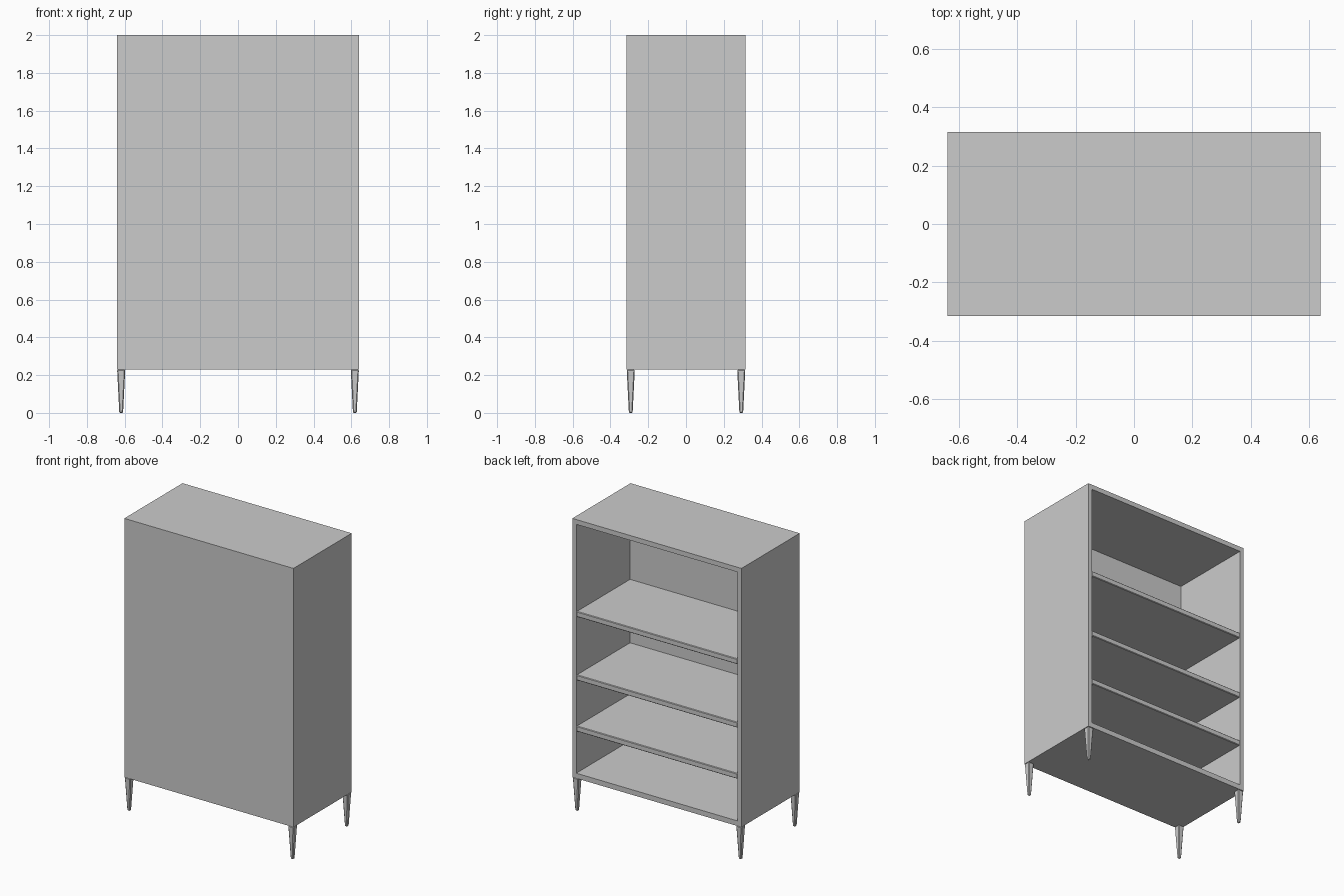
import bpy, math

if "Cube" in bpy.data.objects:
    bpy.data.objects.remove(bpy.data.objects["Cube"])

W, D = 1.28, 0.63          # outer width and depth
BOTTOM, TOP = 0.23, 2.0    # cabinet body height range
SIDE = 0.03                # side panel thickness
FRONT = 0.05               # closed front thickness


def box(name, x0, x1, y0, y1, z0, z1):
    bpy.ops.mesh.primitive_cube_add(
        size=1, location=((x0 + x1) / 2, (y0 + y1) / 2, (z0 + z1) / 2))
    ob = bpy.context.object
    ob.name = name
    ob.scale = (x1 - x0, y1 - y0, z1 - z0)
    bpy.ops.object.transform_apply(location=False, rotation=False, scale=True)
    return ob


def bevel(ob, width, segments=1):
    mod = ob.modifiers.new("bevel", "BEVEL")
    mod.width = width
    mod.segments = segments


hx, hy = W / 2, D / 2
ix = hx - SIDE

# Carcass: one solid body hollowed out from the open back
body = box("cabinet_body", -hx, hx, -hy, hy, BOTTOM, TOP)
cutter = box("body_cutter", -ix, ix, -hy + FRONT, hy + 0.1, 0.265, 1.967)
mod = body.modifiers.new("hollow", "BOOLEAN")
mod.operation = "DIFFERENCE"
mod.solver = "EXACT"
mod.object = cutter
bpy.context.view_layer.objects.active = body
bpy.ops.object.modifier_apply(modifier="hollow")
bpy.data.objects.remove(cutter, do_unlink=True)

# Shelves, with softened edges
for i, top in enumerate((0.588, 0.938, 1.372)):
    shelf = box(f"shelf_{i + 1}", -ix, ix, -hy + FRONT, hy, top - 0.037, top)
    bevel(shelf, 0.004)

# Tapered square legs with chamfered corners
for sx, xname in ((-1, "left"), (1, "right")):
    for sy, yname in ((-1, "front"), (1, "back")):
        bpy.ops.mesh.primitive_cone_add(
            vertices=4, radius1=0.010 * math.sqrt(2), radius2=0.0215 * math.sqrt(2),
            depth=BOTTOM, location=(sx * (hx - 0.0215), sy * (hy - 0.0225), BOTTOM / 2),
            rotation=(0, 0, math.pi / 4))
        leg = bpy.context.object
        leg.name = f"{yname}_{xname}_leg"
        bevel(leg, 0.005)
